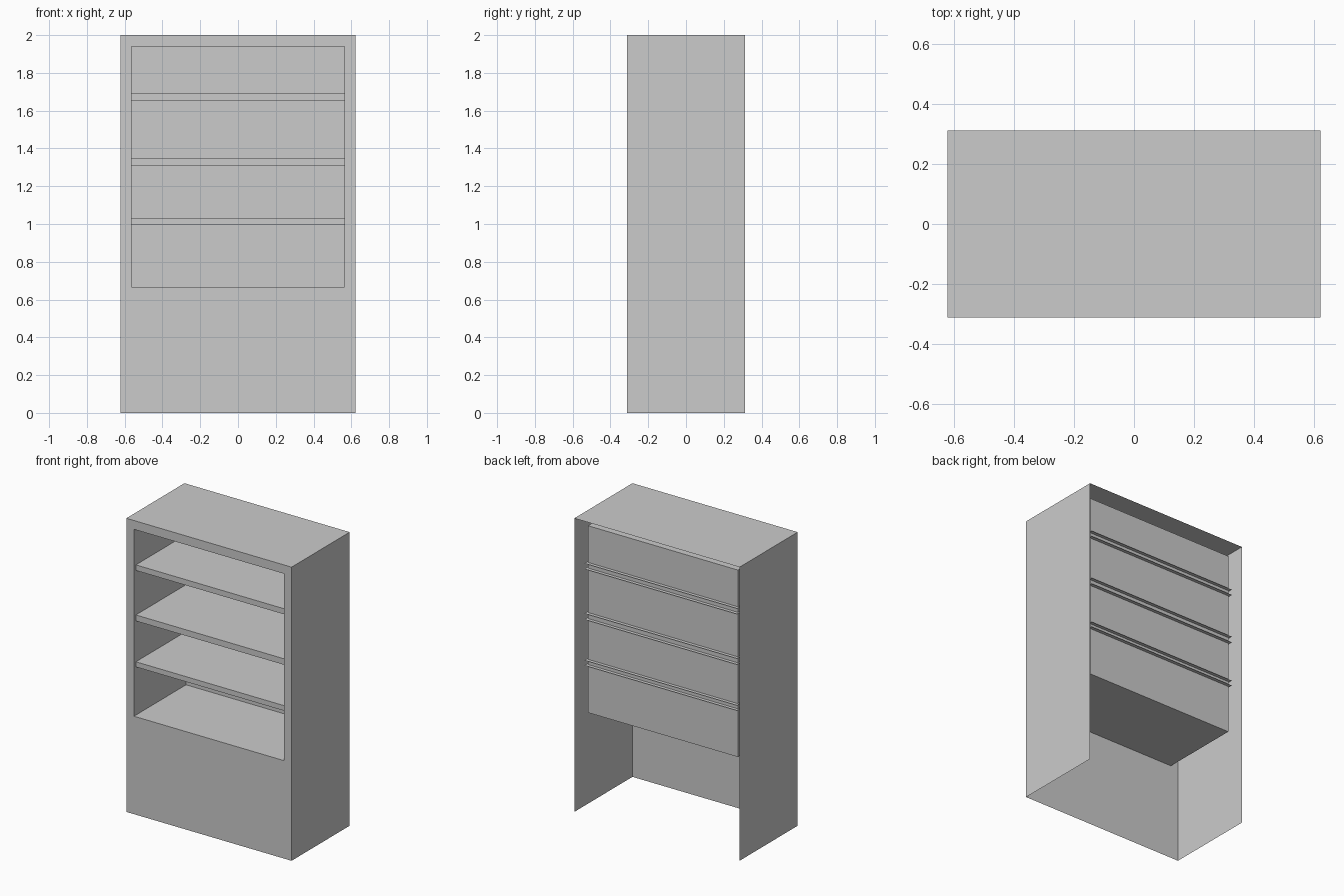
import bpy, bmesh
from mathutils import Vector

if "Cube" in bpy.data.objects:
    bpy.data.objects.remove(bpy.data.objects["Cube"])

X, Y, H = 0.6225, 0.3125, 2.0              # outer half width, half depth, height
NX, NZ0, NZ1, NY = 0.565, 0.667, 1.94, 0.248  # niche half width, bottom, top, back


def finish(name, bm):
    mesh = bpy.data.meshes.new(name)
    bm.to_mesh(mesh)
    bm.free()
    obj = bpy.data.objects.new(name, mesh)
    bpy.context.collection.objects.link(obj)
    return obj


def open_box(name, lo, hi, open_sides, inward=False):
    """Thin-sheet box with the sides facing the given directions removed."""
    lo, hi = Vector(lo), Vector(hi)
    bm = bmesh.new()
    bmesh.ops.create_cube(bm, size=1)
    bm.normal_update()
    drop = [f for f in bm.faces
            if any(f.normal.dot(Vector(d)) > 0.9 for d in open_sides)]
    bmesh.ops.delete(bm, geom=drop, context='FACES')
    for v in bm.verts:
        v.co = Vector([(a + b) / 2 + c * (b - a) for a, b, c in zip(lo, hi, v.co)])
    if inward:
        bmesh.ops.reverse_faces(bm, faces=bm.faces[:])
    return finish(name, bm)


FRONT, BACK, DOWN = (0, -1, 0), (0, 1, 0), (0, 0, -1)
LEFT, RIGHT = (-1, 0, 0), (1, 0, 0)

# Outer sides and top, open at front, back and bottom
open_box("cabinet_shell", (-X, -Y, 0), (X, Y, H), [FRONT, BACK, DOWN])

# Front face with the rectangular opening
bm = bmesh.new()
rings = []
for hx, z0, z1 in ((X, 0, H), (NX, NZ0, NZ1)):
    rings.append([bm.verts.new((x, -Y, z))
                  for x, z in ((-hx, z0), (hx, z0), (hx, z1), (-hx, z1))])
outer, inner = rings
for i in range(4):
    j = (i + 1) % 4
    bm.faces.new((outer[i], outer[j], inner[j], inner[i]))
finish("front_frame", bm)

# Niche lining: floor, sides, ceiling and back panel
open_box("niche_lining", (-NX, -Y, NZ0), (NX, NY, NZ1), [FRONT], inward=True)

# Shelves: hollow channels that poke a little through the niche walls
for i, (z0, z1) in enumerate(((0.995, 1.03), (1.308, 1.349), (1.652, 1.69))):
    open_box(f"shelf_{i + 1}", (-NX - 0.01, -0.292, z0), (NX + 0.01, 0.272, z1),
             [BACK, LEFT, RIGHT])
